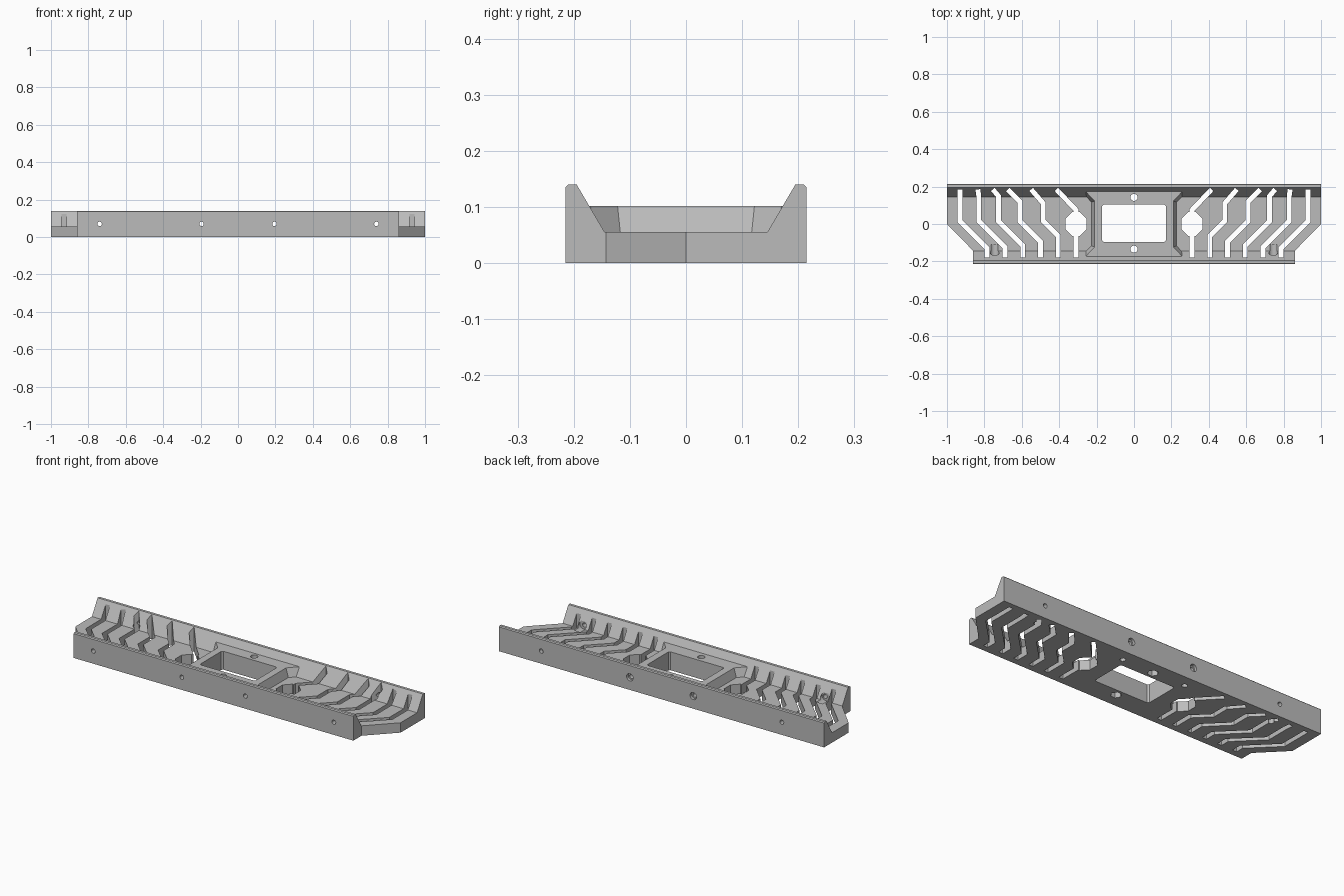
import bpy, bmesh, math
from mathutils import Vector, Matrix

cube = bpy.data.objects.get("Cube")
if cube:
    bpy.data.objects.remove(cube, do_unlink=True)

grey = bpy.data.materials.new("light grey plastic")
grey.use_nodes = True
GREY = (0.5, 0.5, 0.5, 1)
grey.diffuse_color = GREY
grey.node_tree.nodes["Principled BSDF"].inputs["Base Color"].default_value = GREY


def loft(name, low, high, z0, z1, turn=None):
    """Closed solid between two outlines at heights z0 and z1."""
    bm = bmesh.new()
    a = [bm.verts.new((x, y, z0)) for x, y in low]
    b = [bm.verts.new((x, y, z1)) for x, y in high]
    bm.faces.new(a)
    bm.faces.new(b)
    n = len(a)
    for i in range(n):
        j = (i + 1) % n
        bm.faces.new((a[i], a[j], b[j], b[i]))
    if turn:
        bm.transform(turn)
    bmesh.ops.recalc_face_normals(bm, faces=bm.faces)
    mesh = bpy.data.meshes.new(name)
    bm.to_mesh(mesh)
    bm.free()
    ob = bpy.data.objects.new(name, mesh)
    bpy.context.collection.objects.link(ob)
    mesh.materials.append(grey)
    return ob


def prism(name, pts, z0, z1, turn=None):
    return loft(name, pts, pts, z0, z1, turn)


def circle(x, y, r, n=20):
    return [(x + r * math.cos(math.tau * i / n), y + r * math.sin(math.tau * i / n)) for i in range(n)]


def combine(target, tool, operation="DIFFERENCE"):
    """Apply a boolean and discard the tool."""
    mod = target.modifiers.new("combine", "BOOLEAN")
    mod.object, mod.operation, mod.solver = tool, operation, "EXACT"
    bpy.context.view_layer.objects.active = target
    bpy.ops.object.modifier_apply(modifier=mod.name)
    bpy.data.objects.remove(tool, do_unlink=True)


def ribbon(path, half):
    """Outline of constant width around a bent path."""
    p = [Vector(q) for q in path]
    sides = []
    for i in range(len(p)):
        d0 = (p[i] - p[max(i - 1, 0)]).normalized() if i else (p[1] - p[0]).normalized()
        d1 = (p[i + 1] - p[i]).normalized() if i < len(p) - 1 else d0
        n0, n1 = Vector((-d0.y, d0.x)), Vector((-d1.y, d1.x))
        m = (n0 + n1).normalized()
        sides.append(m * (half / m.dot(n0)))
    return [tuple(a + s) for a, s in zip(p, sides)] + [tuple(a - s) for a, s in reversed(list(zip(p, sides)))]


# Channel with sloping inner walls, swept along x
half_profile = [(0.215, 0), (0.215, 0.135), (0.21, 0.14), (0.195, 0.14), (0.145, 0.055)]
profile = half_profile + [(-y, z) for y, z in reversed(half_profile)]
along_x = Matrix(((0, 0, 1, 0), (1, 0, 0, 0), (0, 1, 0, 0), (0, 0, 0, 1)))
tray = prism("vented_tray", profile, -1, 1, along_x)

# Cut the front corners back
outline = [(1, 0.3), (1, 0), (0.86, -0.143), (0.86, -0.3)]
outline += [(-x, y) for x, y in reversed(outline)]
combine(tray, prism("outline", outline, -0.5, 0.5), "INTERSECT")

# Raised centre block with flared corners
def block_outline(pts):
    right = pts + [(x, -y) for x, y in reversed(pts)]
    return right + [(-x, -y) for x, y in right]

block = loft("centre_block", block_outline([(0.285, 0.2), (0.285, 0.165), (0.235, 0.115)]),
             block_outline([(0.255, 0.2), (0.255, 0.17), (0.21, 0.122)]), 0.055 - 0.02, 0.102)
combine(tray, block, "UNION")

# Window with clipped corners, and its two screw holes
w, lo, hi, c = 0.17, -0.095, 0.103, 0.008
window = [(w - c, lo), (w, lo + c), (w, hi - c), (w - c, hi),
          (c - w, hi), (-w, hi - c), (-w, lo + c), (c - w, lo)]
combine(tray, prism("window", window, -0.1, 0.3))
for y in (0.142, -0.134):
    combine(tray, prism("block_hole", circle(0, y, 0.019), -0.1, 0.3))
    combine(tray, prism("nut_pocket", circle(0, y, 0.028, 6), -0.1, 0.03))

# Bent vent slots: top x, upper bend y, column x, foot x
slots = [(0.93, 0.15, 0.93, 0.785), (0.835, 0.15, 0.83, 0.69), (0.755, 0.15, 0.725, 0.595),
         (0.675, 0.12, 0.61, 0.5), (0.55, 0.11, 0.485, 0.405)]
along_y = Matrix(((1, 0, 0, 0), (0, 0, 1, 0), (0, 1, 0, 0), (0, 0, 0, 1)))
for s in (1, -1):
    for top, bend, column, foot in slots:
        drop = 0.015 - (column - foot)
        path = [(s * top, 0.185), (s * column, bend), (s * column, 0.015), (s * foot, drop), (s * foot, -0.18)]
        combine(tray, prism("slot", ribbon(path, 0.013), -0.1, 0.3))
    inner = [(s * 0.415, 0.185), (s * 0.31, 0.075), (s * 0.31, -0.18)]
    combine(tray, prism("inner_slot", ribbon(inner, 0.013), -0.1, 0.3))
    # Eight-sided opening beside the block
    q = [(0.056, 0.028), (0.02, 0.065), (-0.02, 0.065), (-0.056, 0.028)]
    q += [(x, -y) for x, y in reversed(q)]
    combine(tray, prism("opening", [(s * 0.31 + x, y) for x, y in q], -0.1, 0.3))
    # Screw holes through both walls, recesses, and pits underneath
    for x in (0.74, 0.195):
        combine(tray, prism("wall_hole", circle(s * x, 0.07, 0.012), -0.4, 0.4, along_y))
        combine(tray, prism("pit", circle(s * x, 0.148, 0.015, 12), -0.1, 0.03))
    combine(tray, prism("back_recess", circle(s * 0.195, 0.07, 0.02), 0.2, 0.4, along_y))
    combine(tray, prism("front_recess", circle(s * 0.745, 0.07, 0.024), -0.165, -0.11, along_y))

tray.select_set(True)
bpy.context.view_layer.objects.active = tray
bpy.ops.object.shade_smooth_by_angle(angle=math.radians(25))
